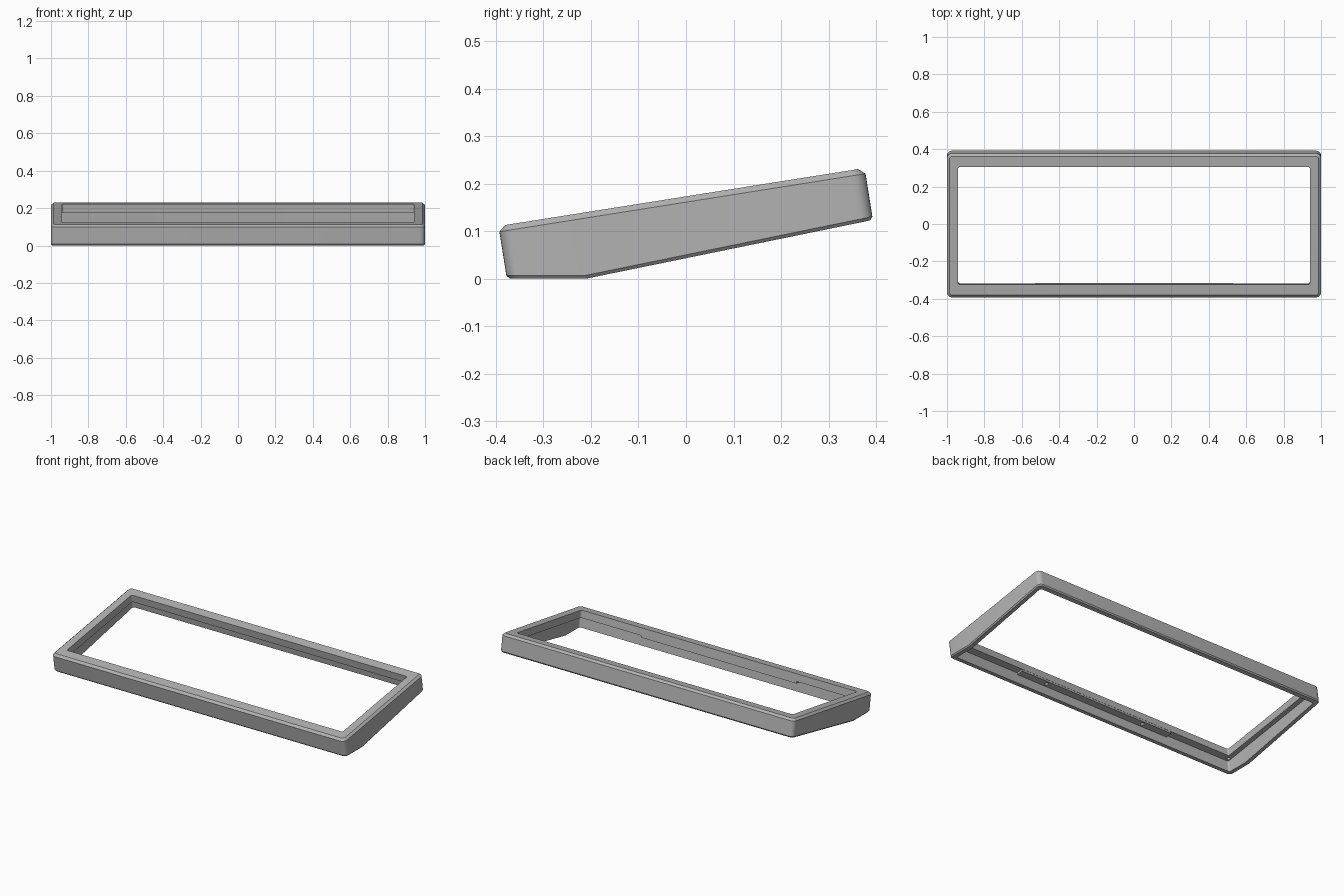
import bpy, bmesh, math
from mathutils import Matrix, Vector

old = bpy.data.objects.get("Cube")
if old:
    bpy.data.objects.remove(old, do_unlink=True)

# Main sizes, in a frame tilted with the sloping top
TILT = math.radians(9)
S, C = math.sin(TILT), math.cos(TILT)
MID_V, HALF_U, HALF_V = 0.0177, 1.0, 0.390
TOP, LEDGE, WALL = 0.171, 0.126, 0.03
LIP_U, LIP_V = 0.06, 0.071
FOOT_END, FOOT_SLOPE = -0.21, 0.205
TILT_MATRIX = Matrix.Rotation(TILT, 4, 'X')

grey = bpy.data.materials.new("mid_grey")
grey.use_nodes = True
colour = (0.45, 0.45, 0.45, 1)
grey.diffuse_color = colour
grey.node_tree.nodes["Principled BSDF"].inputs["Base Color"].default_value = colour


def make_object(name, bm):
    bmesh.ops.recalc_face_normals(bm, faces=bm.faces[:])
    bm.transform(TILT_MATRIX)
    mesh = bpy.data.meshes.new(name)
    bm.to_mesh(mesh)
    bm.free()
    mesh.materials.append(grey)
    obj = bpy.data.objects.new(name, mesh)
    bpy.context.collection.objects.link(obj)
    return obj


def outline(inset_u, inset_v, radius, steps=6):
    """Rounded rectangle, with a point on each end where the foot stops."""
    a, b = HALF_U - inset_u - radius, HALF_V - inset_v - radius
    pts = []
    for i, (su, sv) in enumerate(((1, 1), (-1, 1), (-1, -1), (1, -1))):
        for k in range(steps + 1):
            t = math.pi / 2 * (i + k / steps)
            pts.append((su * a + radius * math.cos(t),
                        MID_V + sv * b + radius * math.sin(t)))
        if i in (1, 3):
            pts.append((su * (a + radius), FOOT_END * C))
    return pts


def underside(v):
    """Height of the flat foot or of the rising underside."""
    flat = -v * S / C
    rising = (FOOT_SLOPE * (v * C - FOOT_END) - v * S) / (C + FOOT_SLOPE * S)
    return max(flat, rising)


# Frame: closed cross-section carried round the rounded rectangle.
# Each ring is inset u, inset v, corner radius, height, measured from underside
rings = [
    (0.013, 0.014, 0.018, TOP, False),
    (0, 0, 0.028, TOP - 0.012, False),
    (0, 0, 0.028, 0.007, True),
    (0.006, 0.006, 0.022, 0, True),
    (WALL, WALL, 0.012, 0, True),
    (WALL, WALL, 0.012, LEDGE, False),
    (LIP_U, LIP_V, 0.01, LEDGE, False),
    (LIP_U, LIP_V, 0.01, TOP, False),
]
bm = bmesh.new()
loops = []
for iu, iv, radius, height, low in rings:
    loops.append([bm.verts.new((u, v, height + (underside(v) if low else 0)))
                  for u, v in outline(iu, iv, radius)])
for r, loop in enumerate(loops):
    following = loops[(r + 1) % len(loops)]
    for j in range(len(loop)):
        k = (j + 1) % len(loop)
        bm.faces.new((loop[j], loop[k], following[k], following[j]))
frame = make_object("frame", bm)

# Pad under the middle of the front ledge
bm = bmesh.new()
v0 = MID_V - HALF_V + WALL - 0.003
v1 = MID_V - HALF_V + LIP_V - 0.001
pad_size = Vector((1.06, v1 - v0, 0.013))
pad_centre = Vector((0, (v0 + v1) / 2, LEDGE - 0.0055))
bmesh.ops.create_cube(bm, size=1, matrix=Matrix.Translation(pad_centre) @ Matrix.Diagonal(pad_size).to_4x4())
pad = make_object("front_ledge_pad", bm)

# Blind screw holes in the front and back ledges
bm = bmesh.new()
for u in (-0.956, -0.34, 0.34, 0.956):
    for side in (-1, 1):
        v = MID_V + side * (HALF_V - 0.05)
        bmesh.ops.create_cone(bm, cap_ends=True, segments=16, radius1=0.01, radius2=0.01,
                              depth=0.06, matrix=Matrix.Translation((u, v, LEDGE - 0.005)))
cutter = make_object("screw_hole_cutter", bm)
cutter.hide_render = True

for obj in (frame, pad):
    mod = obj.modifiers.new("screw_holes", 'BOOLEAN')
    mod.operation = 'DIFFERENCE'
    mod.solver = 'EXACT'
    mod.object = cutter
    bpy.ops.object.select_all(action='DESELECT')
    bpy.context.view_layer.objects.active = obj
    obj.select_set(True)
    bpy.ops.object.modifier_apply(modifier=mod.name)
    bpy.ops.object.shade_smooth_by_angle(angle=math.radians(30))
bpy.data.objects.remove(cutter, do_unlink=True)
